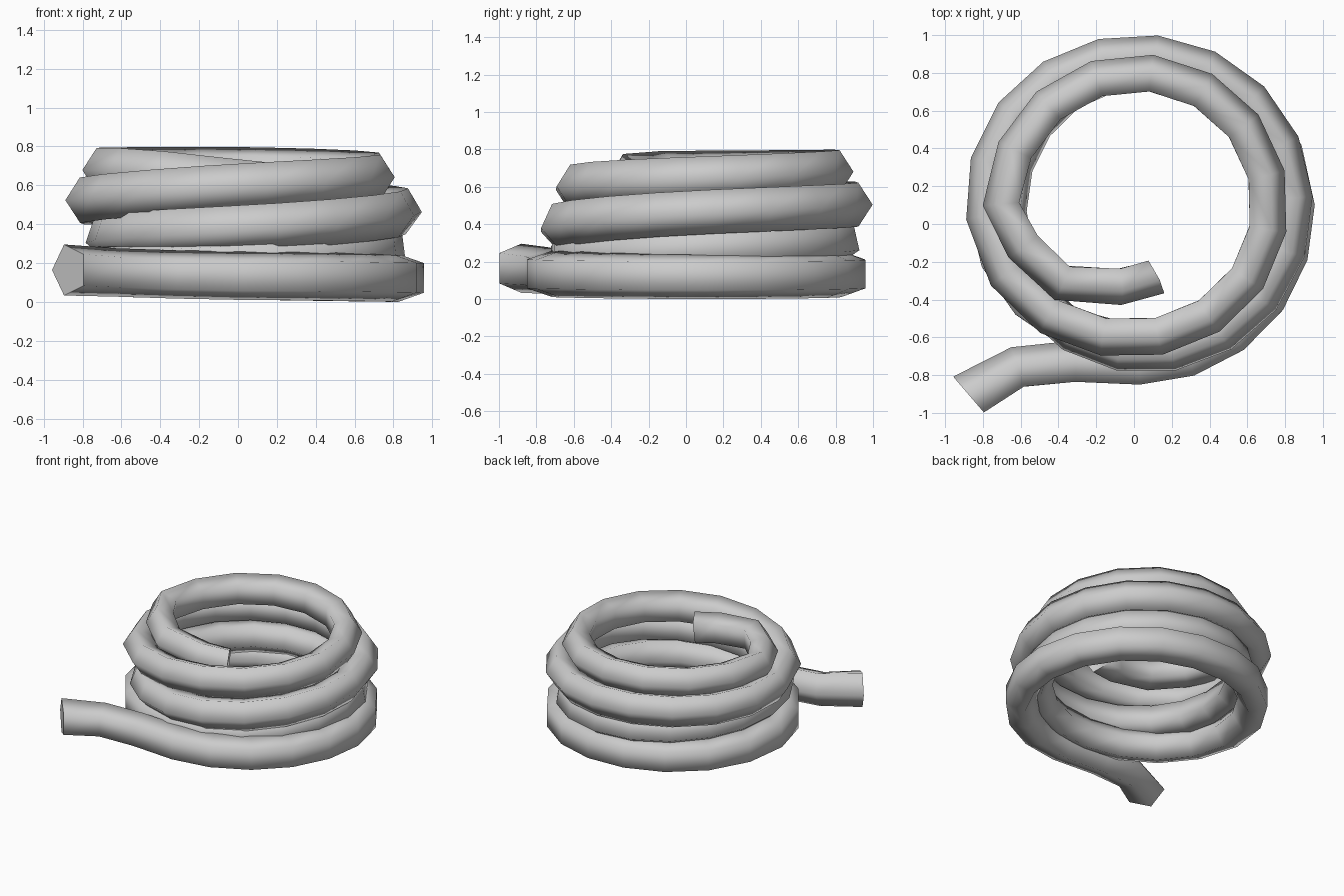
import bpy, bmesh, math
from mathutils import Vector

if "Cube" in bpy.data.objects:
    bpy.data.objects.remove(bpy.data.objects["Cube"])

CX, CY = 0.03, 0.10      # coil axis
SIDES = 5

# (radius, height) at each quarter turn: front, right, back, left
quarters = [
    (0.85, .148), (0.835, .137), (0.775, .148), (0.81, .175),
    (0.73, .225), (0.735, .285), (0.73, .325), (0.70, .35),
    (0.775, .40), (0.81, .48), (0.795, .52), (0.81, .535),
    (0.695, .61), (0.685, .66), (0.695, .695), (0.713, .692)]


def spline(a, b, c, d, t):
    return 0.5 * (2 * b + (c - a) * t + (2 * a - 5 * b + 4 * c - d) * t * t
                  + (3 * b - a - 3 * c + d) * t ** 3)


# Joints of the coil, spaced wider towards the top
angles = [-90 + 18 * k for k in range(5)]
angles += [20.09 * k for k in range(45)]
angles += [904 + 23.7 * k for k in range(15)]

# Loose tail, four stacked turns, then the end tucked inside
path = [Vector(p) for p in [(-.863, -.91, .178), (-.61, -.765, .165), (-.31, -.735, .155)]]
n = len(quarters)
for ang in angles:
    f = (ang + 90) / 90
    i = min(int(f), n - 2)
    ctrl = [quarters[min(max(k, 0), n - 1)] for k in range(i - 1, i + 3)]
    r = spline(*[c[0] for c in ctrl], f - i)
    z = spline(*[c[1] for c in ctrl], f - i)
    a = math.radians(ang)
    path.append(Vector((CX + r * math.cos(a), CY + r * math.sin(a), z)))
path += [Vector(p) for p in [(-.69, .11, .692), (-.575, -.11, .69), (-.375, -.30, .675),
                             (-.07, -.32, .64), (.115, -.27, .62)]]

# Sweep a five-sided section that slowly twists
bm = bmesh.new()
rings = []
last = len(path) - 1
for i, p in enumerate(path):
    tan = (path[min(i + 1, last)] - path[max(i - 1, 0)]).normalized()
    if i == 0:
        tan = Vector((.76, .65, 0)).normalized()
    if i == last:
        tan = Vector((.85, .45, -.1)).normalized()
    out = Vector((tan.y, -tan.x, 0)).normalized()
    up = out.cross(tan).normalized()
    if up.z < 0:
        up = -up
    g = i / last
    wide = 0.138 if i == 0 else 0.121 - 0.015 * g
    tall = 0.138 if i == 0 else 0.131 - 0.011 * g
    twist = math.radians(36) * min(1, max(0, (i - 20) / 26))
    ring = []
    for k in range(SIDES):
        a = math.radians(36) + math.tau * k / SIDES + twist
        ring.append(bm.verts.new(p + out * wide * math.cos(a) + up * tall * math.sin(a)))
    rings.append(ring)
for r0, r1 in zip(rings, rings[1:]):
    for k in range(SIDES):
        j = (k + 1) % SIDES
        bm.faces.new((r0[k], r0[j], r1[j], r1[k]))
bm.faces.new(rings[0])
bm.faces.new(rings[-1])
bmesh.ops.recalc_face_normals(bm, faces=bm.faces)

# Stand on the ground, centred
lo = [min(v.co[k] for v in bm.verts) for k in range(3)]
hi = [max(v.co[k] for v in bm.verts) for k in range(3)]
bmesh.ops.translate(bm, verts=bm.verts,
                    vec=(-(lo[0] + hi[0]) / 2, -(lo[1] + hi[1]) / 2, -lo[2]))

mesh = bpy.data.meshes.new("coiled_rope")
bm.to_mesh(mesh)
bm.free()
rope = bpy.data.objects.new("coiled_rope", mesh)
bpy.context.collection.objects.link(rope)
bpy.context.view_layer.objects.active = rope
rope.select_set(True)
bpy.ops.object.shade_smooth_by_angle(angle=math.radians(80))
